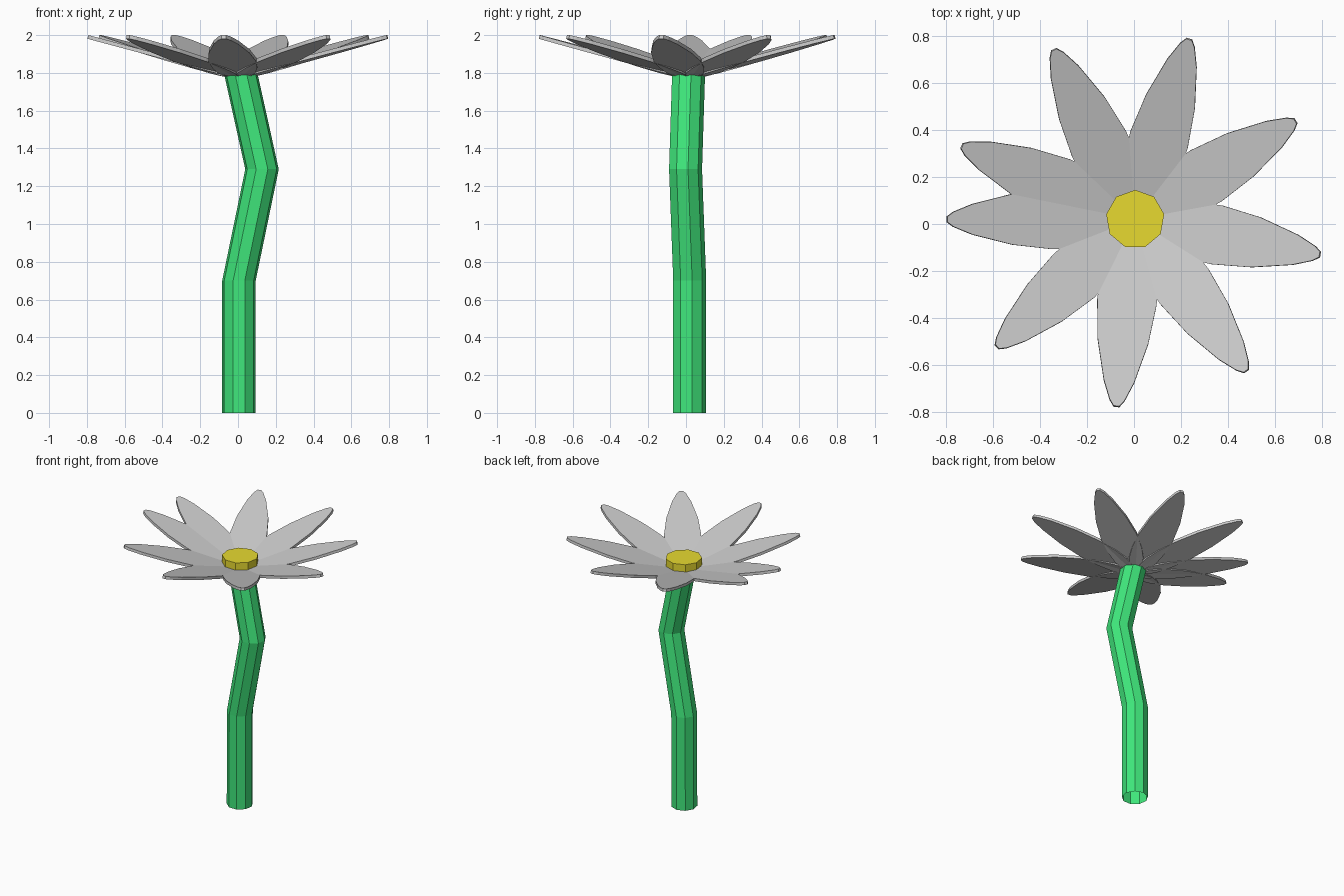
import bpy, bmesh, math
from mathutils import Matrix, Vector

if "Cube" in bpy.data.objects:
    bpy.data.objects.remove(bpy.data.objects["Cube"])

SIDES = 9
CENTER = Vector((0.005, 0.02, 0))


def material(name, color):
    mat = bpy.data.materials.new(name)
    mat.diffuse_color = color
    mat.use_nodes = True
    mat.node_tree.nodes["Principled BSDF"].inputs["Base Color"].default_value = mat.diffuse_color
    return mat


def finish(name, bm, mat=None):
    bmesh.ops.recalc_face_normals(bm, faces=bm.faces)
    mesh = bpy.data.meshes.new(name)
    bm.to_mesh(mesh)
    bm.free()
    ob = bpy.data.objects.new(name, mesh)
    bpy.context.collection.objects.link(ob)
    if mat:
        mesh.materials.append(mat)
    return ob


def ring(bm, x, y, z, r):
    # nine-sided ring with one corner pointing to +y
    steps = [math.tau * i / SIDES + math.pi / 2 for i in range(SIDES)]
    return [bm.verts.new((x + r * math.cos(t), y + r * math.sin(t), z)) for t in steps]


def bridge(bm, a, b):
    n = len(a)
    for i in range(n):
        j = (i + 1) % n
        bm.faces.new((a[i], a[j], b[j], b[i]))


# Stem: bent tube, open at the ends
bm = bmesh.new()
path = [(0.005, 0.015, 0), (0.005, 0.017, 0.70), (0.127, -0.005, 1.29), (0.015, 0.011, 1.795)]
rings = [ring(bm, x, y, z, 0.09) for x, y, z in path]
for a, b in zip(rings, rings[1:]):
    bridge(bm, a, b)
finish("stem", bm, material("green", (0.05, 0.8, 0.2, 1)))

# Flower centre: thin nine-sided disc
bm = bmesh.new()
low = ring(bm, CENTER.x, CENTER.y, 1.80, 0.125)
top = ring(bm, CENTER.x, CENTER.y, 1.872, 0.125)
bridge(bm, low, top)
bm.faces.new(low)
bm.faces.new(top)
finish("flower_centre", bm, material("yellow", (0.8, 0.7, 0.03, 1)))

# Petals: (distance from centre, half width) outline, tilted upward
outline = [(0.03, 0.035), (0.06, 0.07), (0.12, 0.1), (0.22, 0.12), (0.35, 0.127),
           (0.52, 0.108), (0.69, 0.065), (0.77, 0.032), (0.797, 0.012)]
angles = [73.3, 31.5, -10.8, -53.8, 264.3, 222.7, 180, 157.1, 115.6]
SLOPE = 0.268
normal = Vector((-SLOPE, 0, 1)).normalized() * 0.02
for k, angle in enumerate(angles):
    bm = bmesh.new()
    loop = outline + [(a, -h) for a, h in reversed(outline)]
    points = [Vector((a, h, 2.0 - (0.797 - a) * SLOPE)) for a, h in loop]
    top = [bm.verts.new(p) for p in points]
    low = [bm.verts.new(p - normal) for p in points]
    bridge(bm, low, top)
    bm.faces.new(top)
    bm.faces.new(low)
    bm.transform(Matrix.Translation(CENTER) @ Matrix.Rotation(math.radians(angle), 4, 'Z'))
    finish(f"petal_{k + 1}", bm)
